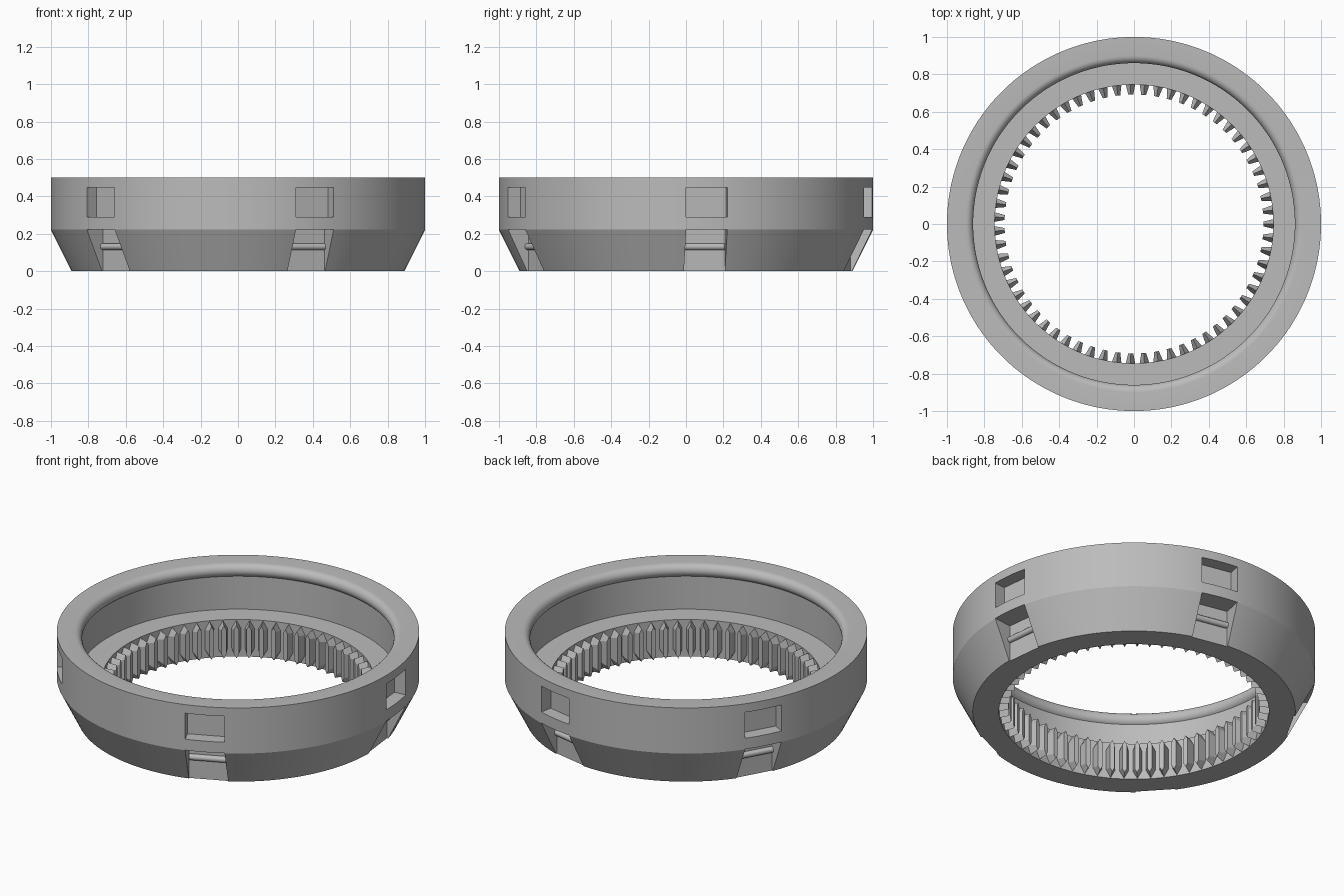
import bpy, bmesh, math
from mathutils import Matrix, Vector

if "Cube" in bpy.data.objects:
    bpy.data.objects.remove(bpy.data.objects["Cube"], do_unlink=True)

SEGMENTS = 180
TEETH = 63
POCKETS = 5
FIRST_POCKET = math.radians(6.4)

grey = bpy.data.materials.new("plain_grey")
grey.use_nodes = True
grey.diffuse_color = (0.5, 0.5, 0.5, 1)
grey.node_tree.nodes["Principled BSDF"].inputs["Base Color"].default_value = (0.5, 0.5, 0.5, 1)


def make_object(name, bm):
    bmesh.ops.recalc_face_normals(bm, faces=bm.faces)
    mesh = bpy.data.meshes.new(name)
    bm.to_mesh(mesh)
    bm.free()
    mesh.materials.append(grey)
    obj = bpy.data.objects.new(name, mesh)
    bpy.context.collection.objects.link(obj)
    return obj


def bridge(bm, a, b):
    for i in range(len(a)):
        j = (i + 1) % len(a)
        bm.faces.new((a[i], a[j], b[j], b[i]))


def select_only(obj):
    bpy.ops.object.select_all(action='DESELECT')
    obj.select_set(True)
    bpy.context.view_layer.objects.active = obj


def smooth(obj, degrees):
    select_only(obj)
    bpy.ops.object.shade_smooth_by_angle(angle=math.radians(degrees))


def pocket_turns():
    for k in range(POCKETS):
        yield Matrix.Rotation(FIRST_POCKET + k * math.tau / POCKETS, 4, 'Z')


# Ring body: lathed section with a rounded bead inside the upper rim
profile = [(0.745, 0), (0.89, 0), (1, 0.222), (1, 0.5)]
for i in range(13):
    a = math.radians(90 + i * 150 / 12)
    profile.append((0.9 + 0.04 * math.cos(a), 0.46 + 0.04 * math.sin(a)))
profile += [(0.88, 0.225), (0.745, 0.225)]

bm = bmesh.new()
loops = []
for s in range(SEGMENTS):
    turn = Matrix.Rotation(s * math.tau / SEGMENTS, 3, 'Z')
    loops.append([bm.verts.new(turn @ Vector((r, 0, z))) for r, z in profile])
for s in range(SEGMENTS):
    bridge(bm, loops[s], loops[(s + 1) % SEGMENTS])
ring = make_object("ring_body", bm)

# Cutters: upper rectangular pockets and lower open notches
bm = bmesh.new()
for turn in pocket_turns():
    for inner, low, high in ((0.922, 0.29, 0.448), (0.876, -0.1, 0.223)):
        place = Matrix.Translation((inner + 0.1, 0, (low + high) / 2))
        size = Matrix.Diagonal((0.2, 0.221, high - low, 1))
        bmesh.ops.create_cube(bm, size=1, matrix=turn @ place @ size)
cutter = make_object("pocket_cutter", bm)
cutter.hide_render = True

cut = ring.modifiers.new("pockets", 'BOOLEAN')
cut.operation = 'DIFFERENCE'
cut.solver = 'EXACT'
cut.object = cutter
select_only(ring)
bpy.ops.object.modifier_apply(modifier=cut.name)
bpy.data.objects.remove(cutter, do_unlink=True)
smooth(ring, 20)

# Snap bars across the lower notches
bm = bmesh.new()
for turn in pocket_turns():
    place = Matrix.Translation((0.88, 0, 0.131)) @ Matrix.Rotation(math.pi / 2, 4, 'X')
    bmesh.ops.create_cone(bm, cap_ends=True, segments=24, radius1=0.018,
                          radius2=0.018, depth=0.215, matrix=turn @ place)
smooth(make_object("snap_bars", bm), 30)

# Internal teeth: tapered prisms with pointed upper and lower ends
bm = bmesh.new()
for t in range(TEETH):
    turn = Matrix.Rotation(t * math.tau / TEETH, 3, 'Z')
    ends = []
    for r, w, tip, shoulder in ((0.752, 0.027, 0.222, 0.172), (0.692, 0.013, 0.212, 0.188)):
        low_tip, low_shoulder = 0.225 - tip, 0.225 - shoulder
        outline = [(-w, low_shoulder), (0, low_tip), (w, low_shoulder),
                   (w, shoulder), (0, tip), (-w, shoulder)]
        ends.append([bm.verts.new(turn @ Vector((r, y, z))) for y, z in outline])
    bridge(bm, *ends)
    for end in ends:
        bm.faces.new(end)
make_object("inner_teeth", bm)
